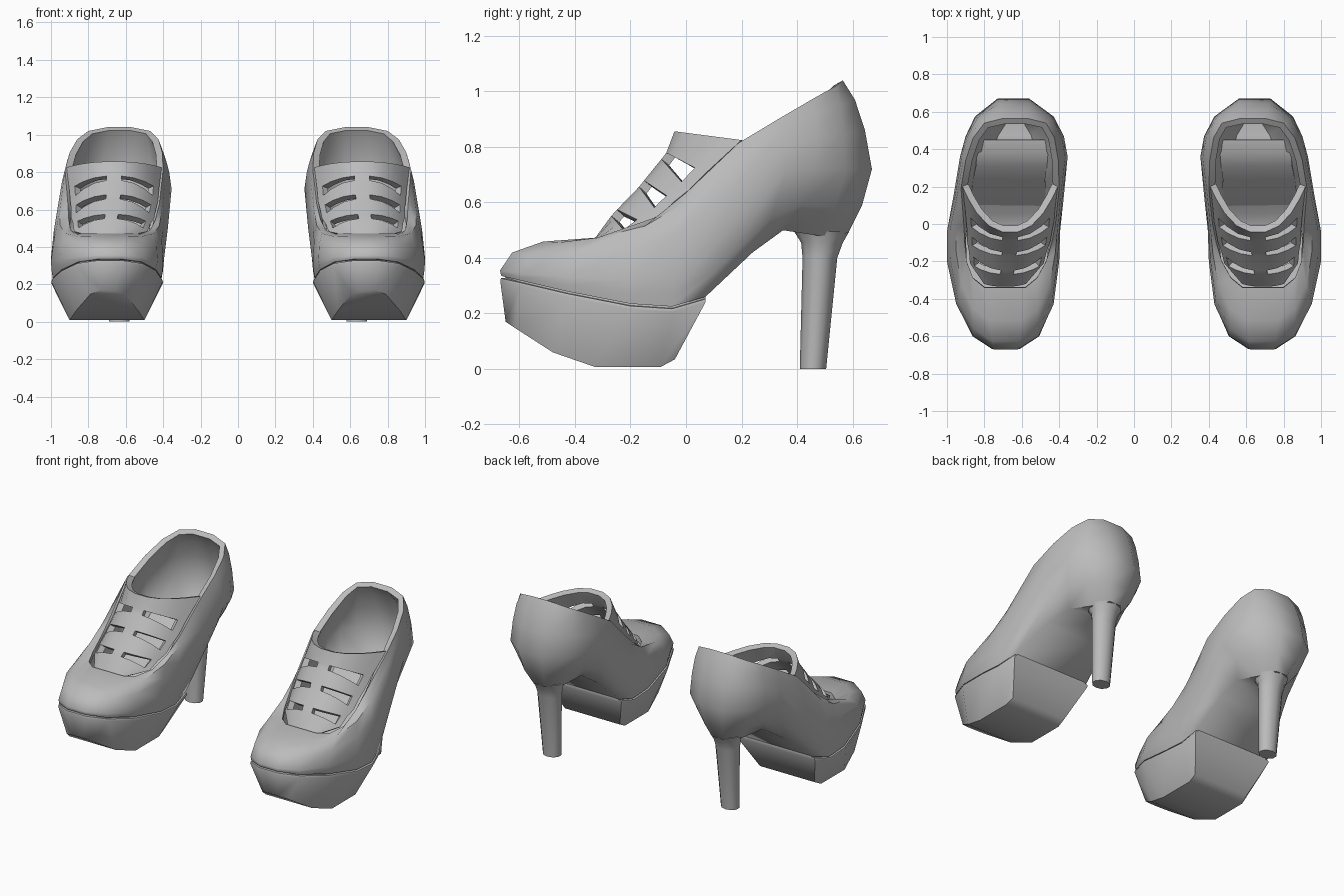
import bpy, math

if "Cube" in bpy.data.objects:
    bpy.data.objects.remove(bpy.data.objects["Cube"])

grey = bpy.data.materials.new("plain grey")
grey.diffuse_color = (0.5, 0.5, 0.5, 1)
grey.use_nodes = True
grey.node_tree.nodes["Principled BSDF"].inputs["Base Color"].default_value = grey.diffuse_color

# Outline stations from toe to heel: (y, z, outer x, inner x)
SOLE = [(-.665, .335, .75, .62), (-.60, .32, .855, .515), (-.43, .28, .94, .44),
        (-.20, .235, .99, .41), (-.05, .225, .99, .41), (.07, .26, .96, .42),
        (.24, .42, .87, .46), (.35, .50, .79, .50), (.48, .48, .74, .535), (.585, .49, .675, .595)]
WIDE = [(-.67, .355, .75, .62), (-.60, .345, .86, .51), (-.43, .33, .95, .43),
        (-.20, .32, 1.0, .40), (-.04, .34, 1.0, .395), (.15, .50, .965, .375),
        (.36, .71, .93, .355), (.47, .72, .90, .375), (.575, .72, .85, .43), (.67, .72, .73, .56)]
RIM = [(-.34, .472, .80, .58), (-.29, .47, .86, .52), (-.20, .49, .895, .47),
       (-.10, .55, .905, .44), (.0, .635, .91, .42), (.19, .815, .925, .40),
       (.34, .905, .90, .405), (.46, .975, .86, .425), (.54, 1.02, .80, .47), (.565, 1.04, .70, .57)]


def ring(stations):
    """Closed counterclockwise loop: outer side toe to heel, inner side back."""
    outer = [(xo, y, z) for y, z, xo, xi in stations]
    inner = [(xi, y, z) for y, z, xo, xi in reversed(stations)]
    return outer + inner


def curve(a, b, t, bulge):
    """Rounded wall stations between a and b; bulge(i) pulls each coordinate."""
    out = []
    for i, (s, e) in enumerate(zip(a, b)):
        res = []
        for p, q, k in zip(s, e, bulge(i)):
            c = (p + q) / 2 + k * (q - p) / 2
            res.append((1 - t) ** 2 * p + 2 * t * (1 - t) * c + t * t * q)
        out.append(tuple(res))
    return out


def loft(rings):
    n = len(rings[0])
    verts = [p for r in rings for p in r]
    faces = [(k * n + i, k * n + (i + 1) % n, (k + 1) * n + (i + 1) % n, (k + 1) * n + i)
             for k in range(len(rings) - 1) for i in range(n)]
    return verts, faces


def strip(n, base, up):
    """Cap a ring by joining outer and inner stations."""
    out = []
    for i in range(n // 2 - 1):
        f = (base + i, base + n - 1 - i, base + n - 2 - i, base + i + 1)
        out.append(f[::-1] if up else f)
    return out


def make(name, verts, faces, thickness=0, angle=35):
    me = bpy.data.meshes.new(name)
    me.from_pydata(verts, [], faces)
    me.update()
    me.materials.append(grey)
    ob = bpy.data.objects.new(name, me)
    bpy.context.collection.objects.link(ob)
    if thickness:
        so = ob.modifiers.new("thickness", 'SOLIDIFY')
        so.thickness = thickness
        so.offset = -1
    mi = ob.modifiers.new("pair", 'MIRROR')
    mi.use_mirror_merge = False
    bpy.ops.object.select_all(action='DESELECT')
    ob.select_set(True)
    bpy.context.view_layer.objects.active = ob
    bpy.ops.object.convert(target='MESH')
    bpy.ops.object.shade_smooth_by_angle(angle=math.radians(angle))
    return ob


# Upper: sole, heel cup, toe dome and open collar
def low(i):
    return (.3, -.3, .4, .4)


def high(i):
    k = .9 if i < 3 else .7 if i < 5 else .4
    return (-k, k + .1, -k, -k)


rings = [ring(SOLE), ring(curve(SOLE, WIDE, .5, low)), ring(WIDE),
         ring(curve(WIDE, RIM, .33, high)), ring(curve(WIDE, RIM, .67, high)), ring(RIM)]
v, f = loft(rings)
make("shoe_upper", v, f + strip(20, 0, False), .036, 45)

# Insole: heel seat sloping down to the ball of the foot
seat = [(.08, .31, .88, .47), (.24, .48, .86, .475), (.31, .55, .845, .465),
        (.38, .59, .84, .46), (.45, .60, .83, .47)]
make("insole", ring(seat), strip(10, 0, True), .02)


# Platform under the ball of the foot, with a narrow neck tucked into the upper
def grow(dy, dz, dx):
    return [(y - dy * (i == 0), z + dz, xo + dx, xi - dx)
            for i, (y, z, xo, xi) in enumerate(SOLE[:6])]


tread = [(-.65, .17, .73, .655), (-.615, .147, .79, .605), (-.48, .06, .865, .535),
         (-.33, .008, .90, .50), (-.09, .008, .90, .50), (-.04, .035, .89, .50)]
v, f = loft([ring(tread), ring(grow(.004, -.02, .008)), ring(grow(.002, -.008, .004)),
             ring(grow(-.015, -.006, -.014)), ring(grow(-.015, .012, -.016))])
make("platform", v, f + strip(12, 0, False) + strip(12, 48, True), 0, 50)

# Stiletto stem: (z, front y, back y, half width)
stem = []
for z, yf, yb, w in [(0, .41, .505, .058), (.40, .42, .545, .078), (.455, .415, .565, .086),
                     (.495, .39, .588, .102)]:
    stem.append([(.635 + w * math.cos(a), (yf + yb) / 2 + (yb - yf) / 2 * math.sin(a), z)
                 for a in (math.tau * (i + .5) / 10 for i in range(10))])
v, f = loft(stem)
make("heel_stem", v, f + [tuple(range(9, -1, -1)), tuple(range(30, 40))], 0, 50)

# Instep straps: (centre y, centre z, side y, side z, outer x, inner x)
rows = [(-.335, .462, -.32, .462, .81, .57), (-.27, .553, -.21, .483, .885, .475),
        (-.25, .575, -.15, .525, .89, .46), (-.17, .658, -.095, .555, .90, .44),
        (-.153, .68, -.04, .605, .90, .43), (-.09, .758, .01, .645, .905, .42),
        (-.073, .78, .07, .705, .91, .415), (-.045, .857, .20, .825, .925, .40)]
cols = [-1, -.88, -.7, -.45, -.17, .17, .45, .7, .88, 1]
v, f = [], []
for yc, zc, ys, zs, xo, xi in rows:
    for s in cols:
        k = abs(s) ** 2.4
        x = (xo + xi) / 2 + s * ((xo - xi) / 2 - .008)
        v.append((x, yc + (ys - yc) * k, zc + (zs - zc) * k))
n = len(cols)
for r in range(len(rows) - 1):
    for c in range(n - 1):
        if r % 2 and c not in (0, 4, n - 2):
            continue  # slot between straps
        a = r * n + c
        f.append((a, a + 1, a + n + 1, a + n))
make("instep_straps", v, f, .036, 40)
